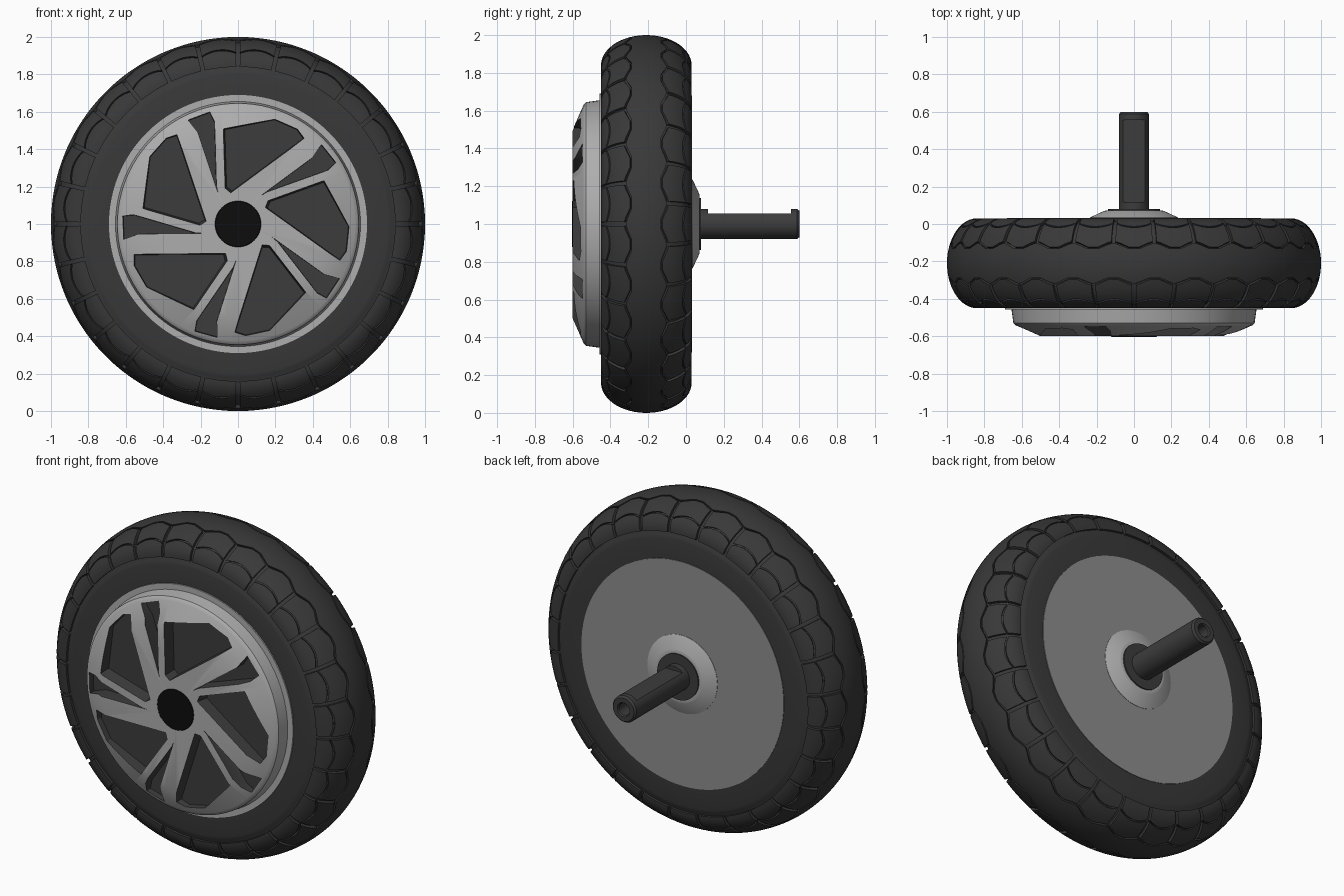
import bpy, bmesh, math
from math import sin, cos, pi

if "Cube" in bpy.data.objects:
    bpy.data.objects.remove(bpy.data.objects["Cube"])

CY = -0.21          # tyre mid-plane
BLOCKS = 28         # tread blocks per side


def material(name, v):
    m = bpy.data.materials.new(name)
    m.diffuse_color = (v, v, v, 1)
    m.use_nodes = True
    m.node_tree.nodes["Principled BSDF"].inputs["Base Color"].default_value = m.diffuse_color
    return m


RUBBER = material("rubber", 0.04)
ALLOY = material("alloy", 0.42)
PLATE = material("plate", 0.27)
DARK = material("dark_paint", 0.045)
BLACK = material("black", 0.004)


def finish(bm, name, mats, angle=30):
    bmesh.ops.recalc_face_normals(bm, faces=bm.faces)
    me = bpy.data.meshes.new(name)
    bm.to_mesh(me)
    bm.free()
    for m in mats:
        me.materials.append(m)
    ob = bpy.data.objects.new(name, me)
    bpy.context.collection.objects.link(ob)
    smooth(me, angle)
    return ob


def smooth(me, angle=30):
    me.shade_smooth()
    me.set_sharp_from_angle(angle=math.radians(angle))


def lathe(name, profile, n, mats, closed=False):
    """Revolve (radius, y) points around the wheel axis."""
    bm = bmesh.new()
    rings = []
    for r, y in profile:
        if r == 0:
            rings.append([bm.verts.new((0, y, 1))] * n)
        else:
            rings.append([bm.verts.new((r * sin(2 * pi * i / n), y, 1 + r * cos(2 * pi * i / n)))
                          for i in range(n)])
    pairs = list(zip(rings, rings[1:])) + ([(rings[-1], rings[0])] if closed else [])
    for a, b in pairs:
        for i in range(n):
            j = (i + 1) % n
            bm.faces.new(dict.fromkeys((a[i], a[j], b[j], b[i])))
    return finish(bm, name, mats)


def cut(ob, cutter):
    """Boolean difference, applied; the cutter is removed."""
    cutter.hide_render = True
    mod = ob.modifiers.new("cut", 'BOOLEAN')
    mod.operation, mod.solver, mod.object = 'DIFFERENCE', 'EXACT', cutter
    dg = bpy.context.evaluated_depsgraph_get()
    me = bpy.data.meshes.new_from_object(ob.evaluated_get(dg))
    ob.modifiers.clear()
    ob.data = me
    bpy.data.objects.remove(cutter)
    smooth(me)


def crown(s, drop=0.0):
    """Tyre cross-section: s = -1..1 from one shoulder to the other."""
    t = s * pi / 2
    return 0.84 + (0.16 - drop) * cos(t), CY + (0.24 - drop) * sin(t)


# tyre carcass
prof = [(0.66, CY - 0.24), (0.80, CY - 0.24), (0.82, CY - 0.235)]
prof += [crown(-1 + k / 12, 0.016) for k in range(25)]
prof += [(0.82, CY + 0.235), (0.80, CY + 0.24), (0.66, CY + 0.24)]
lathe("tyre_body", prof, 112, [RUBBER], closed=True)


# tread: raised patches separated by grooves
def patch(bm, a0, a1, n, lo, hi, m):
    def point(i, j, drop):
        u = i / n
        a = a0 + (a1 - a0) * u
        r, y = crown(lo(u) + (hi(u) - lo(u)) * j / m, drop)
        return bm.verts.new((r * sin(a), y, 1 + r * cos(a)))
    g = [[point(i, j, 0) for j in range(m + 1)] for i in range(n + 1)]
    for i in range(n):
        for j in range(m):
            bm.faces.new((g[i][j], g[i + 1][j], g[i + 1][j + 1], g[i][j + 1]))
    edge = ([(i, 0) for i in range(n)] + [(n, j) for j in range(m)] +
            [(i, m) for i in range(n, 0, -1)] + [(0, j) for j in range(m, 0, -1)])
    low = [point(i, j, 0.02) for i, j in edge]
    for k in range(len(edge)):
        q = (k + 1) % len(edge)
        (a, b), (c, d) = edge[k], edge[q]
        bm.faces.new((g[a][b], low[k], low[q], g[c][d]))


def zig(u):         # inner edge of a shoulder block, u = 0..1 across it
    return 0.23 + 0.09 * min(1, max(0, abs(2 * u - 1) * 1.5 - 0.4))


def arc(u):         # scalloped line between the two block rows
    return 0.60 + 0.09 * (2 * u - 1) ** 2


step = 2 * pi / BLOCKS
bm = bmesh.new()
patch(bm, 0, 2 * pi, BLOCKS * 8,
      lambda u: 0.02 - zig(u * BLOCKS % 1),
      lambda u: zig((u * BLOCKS + 0.5) % 1) - 0.02, 8)
for side, phase in ((-1, 0), (1, 0.5)):
    for k in range(BLOCKS):
        a0 = (k + phase) * step + 0.011
        a1 = a0 + step - 0.022
        patch(bm, a0, a1, 8, lambda u: side * (zig(u) + 0.005), lambda u: side * (arc(u) - 0.015), 5)
        patch(bm, a0, a1, 8, lambda u: side * (arc(u) + 0.015), lambda u: side * 1.0, 5)
finish(bm, "tyre_tread", [RUBBER])

# front hub cover with five large and five slim pockets
cover = lathe("hub_cover", [(0, -0.6), (0.5, -0.6), (0.625, -0.545), (0.635, -0.54), (0.645, -0.53),
                            (0.655, -0.458), (0.69, -0.458), (0.69, -0.40), (0, -0.40)],
              96, [ALLOY, DARK])
LARGE = [(-0.08, 0.51), (0.2, 0.565), (0.325, 0.51), (0.36, 0.46), (-0.04, 0.165), (-0.07, 0.19)]
SLIM = [(-0.27, 0.56), (-0.15, 0.605), (-0.125, 0.55), (-0.115, 0.2), (-0.105, 0.16), (-0.215, 0.49)]
bm = bmesh.new()
for k in range(5):
    c, s = cos(k * 2 * pi / 5), sin(k * 2 * pi / 5)
    for shape, floor in ((LARGE, -0.525), (SLIM, -0.515)):
        mx = sum(p[0] for p in shape) / 6
        mz = sum(p[1] for p in shape) / 6
        loops = []
        for y, f in ((-0.68, 1.04), (floor, 0.95)):
            pts = [(mx + (x - mx) * f, mz + (z - mz) * f) for x, z in shape]
            loops.append([bm.verts.new((x * c + z * s, y, 1 - x * s + z * c)) for x, z in pts])
        top, bot = loops
        bm.faces.new(top)
        bm.faces.new(bot)
        for i in range(6):
            j = (i + 1) % 6
            bm.faces.new((top[i], top[j], bot[j], bot[i]))
for f in bm.faces:
    f.material_index = 1
cut(cover, finish(bm, "pocket_cutter", [ALLOY, DARK]))

# centre cap
lathe("centre_cap", [(0, -0.603), (0.12, -0.603), (0.125, -0.598), (0.125, -0.52), (0, -0.52)], 48, [BLACK])

# back plate, bearing boss and seal
lathe("back_plate", [(0, 0.033), (0.68, 0.033), (0.68, -0.05), (0, -0.05)], 96, [PLATE])
lathe("bearing_boss", [(0, 0.02), (0.235, 0.02), (0.235, 0.035), (0.16, 0.07), (0.15, 0.072), (0, 0.072)],
      64, [ALLOY])
lathe("axle_seal", [(0, 0.05), (0.138, 0.05), (0.138, 0.08), (0, 0.08)], 48, [DARK])

# axle with a flat on top and a hole in its end
axle = lathe("axle", [(0, 0.06), (0.08, 0.06), (0.08, 0.588), (0.07, 0.6), (0.042, 0.6), (0.036, 0.592),
                      (0.036, 0.45), (0, 0.45)], 40, [DARK])
bm = bmesh.new()
bmesh.ops.create_cube(bm, size=1)
bmesh.ops.scale(bm, vec=(0.3, 0.44, 0.1), verts=bm.verts)
bmesh.ops.translate(bm, vec=(0, 0.337, 1.105), verts=bm.verts)
cut(axle, finish(bm, "flat_cutter", [DARK]))
